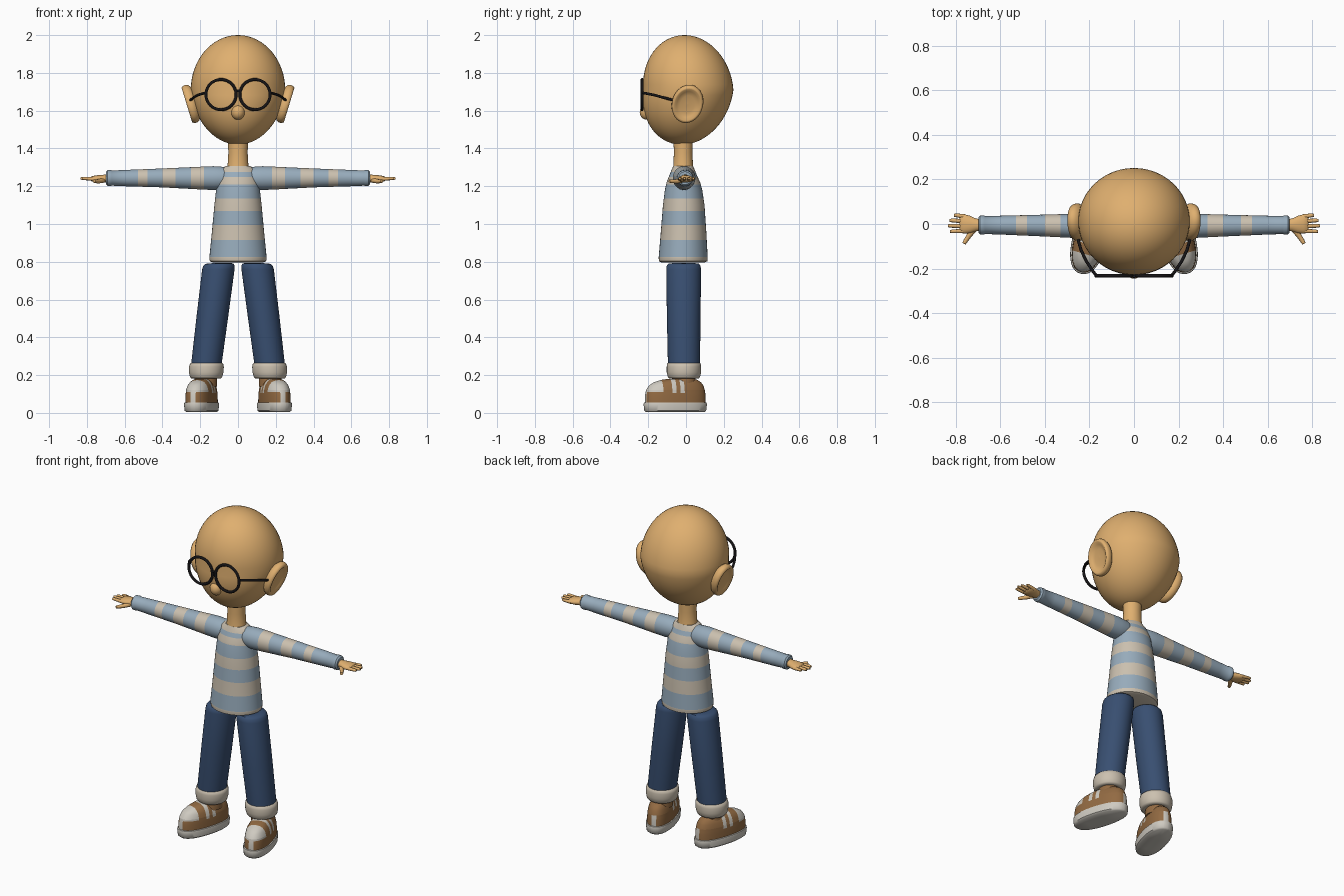
import bpy, bmesh, math
from mathutils import Matrix, Vector

if "Cube" in bpy.data.objects:
    bpy.data.objects.remove(bpy.data.objects["Cube"])

def material(name, rgb):
    m = bpy.data.materials.new(name)
    m.diffuse_color = (*rgb, 1)
    m.use_nodes = True
    m.node_tree.nodes["Principled BSDF"].inputs["Base Color"].default_value = m.diffuse_color
    return m

SKIN = material("skin", (0.74, 0.43, 0.16))
BLUE = material("shirt blue", (0.31, 0.41, 0.50))
CREAM = material("shirt cream", (0.60, 0.53, 0.43))
DENIM = material("denim", (0.040, 0.078, 0.165))
BROWN = material("shoe brown", (0.29, 0.145, 0.055))
SOLE = material("sole cream", (0.62, 0.59, 0.53))
BLACK = material("frame black", (0.008, 0.007, 0.008))

def finish(obj, mats, mirror, angle=40):
    for m in mats:
        obj.data.materials.append(m)
    if obj.type == 'MESH':
        bpy.ops.object.select_all(action='DESELECT')
        obj.select_set(True)
        bpy.context.view_layer.objects.active = obj
        bpy.ops.object.shade_smooth_by_angle(angle=math.radians(angle))
    if mirror:
        obj.modifiers.new("mirror", 'MIRROR').use_mirror_merge = False
    return obj

def loft(name, rings, mats, axis='z', seg=40, power=2.0, mirror=False,
         matrix=None, cuts=(), rule=None, angle=40):
    """Skin oval rings (position, centre a, centre b, radius a, radius b) along an axis."""
    bm = bmesh.new()
    loops = []
    for p, ca, cb, ra, rb in rings:
        loop = []
        for i in range(seg):
            t = 2 * math.pi * i / seg
            c, s = math.cos(t), math.sin(t)
            a = ca + ra * math.copysign(abs(c) ** (2 / power), c)
            b = cb + rb * math.copysign(abs(s) ** (2 / power), s)
            loop.append(bm.verts.new((a, b, p) if axis == 'z' else (p, a, b)))
        loops.append(loop)
    for l0, l1 in zip(loops, loops[1:]):
        for i in range(seg):
            j = (i + 1) % seg
            bm.faces.new((l0[i], l0[j], l1[j], l1[i]))
    bm.faces.new(loops[0])
    bm.faces.new(loops[-1])
    for co, no in cuts:
        bmesh.ops.bisect_plane(bm, geom=bm.verts[:] + bm.edges[:] + bm.faces[:],
                               plane_co=co, plane_no=no)
    if rule:
        for f in bm.faces:
            f.material_index = rule(f.calc_center_median())
    if matrix:
        bm.transform(matrix)
    bmesh.ops.recalc_face_normals(bm, faces=bm.faces[:])
    me = bpy.data.meshes.new(name)
    bm.to_mesh(me)
    bm.free()
    obj = bpy.data.objects.new(name, me)
    bpy.context.collection.objects.link(obj)
    return finish(obj, mats, mirror, angle)

def tube(name, pts, r, mat, mirror=False, cyclic=False, taper=1.0):
    cu = bpy.data.curves.new(name, 'CURVE')
    cu.dimensions = '3D'
    cu.bevel_depth = r
    cu.bevel_resolution = 3
    cu.use_fill_caps = True
    sp = cu.splines.new('POLY')
    sp.points.add(len(pts) - 1)
    for i, (q, p) in enumerate(zip(sp.points, pts)):
        q.co = (*p, 1)
        q.radius = 1 + (taper - 1) * i / max(1, len(pts) - 1)
    sp.use_cyclic_u = cyclic
    sp.use_smooth = True
    obj = bpy.data.objects.new(name, cu)
    bpy.context.collection.objects.link(obj)
    return finish(obj, [mat], mirror)

def ball(name, centre, radii, mat):
    rings = []
    for i in range(17):
        t = math.pi * (0.01 + 0.98 * i / 16)
        s = math.sin(t)
        rings.append((centre[2] - radii[2] * math.cos(t), centre[0], centre[1],
                      radii[0] * s, radii[1] * s))
    return loft(name, rings, [mat])

# Head: egg with a narrower, forward jaw
rings = []
for i in range(33):
    t = math.pi * (0.006 + 0.988 * i / 32)
    c, s = -math.cos(t), math.sin(t)
    low, high = max(0, -c), max(0, c)
    rings.append((1.71 + 0.29 * c, 0, 0.012 - 0.035 * low - 0.02 * high,
                  0.25 * s * (1 - 0.08 * low), 0.239 * s))
loft("head", rings, [SKIN], seg=48)
ball("nose", (0, -0.208, 1.592), (0.036, 0.037, 0.04), SKIN)
loft("neck", [(1.27, 0, -.015, .065, .06), (1.31, 0, -.015, .055, .052),
              (1.38, 0, -.015, .051, .049), (1.47, 0, -.015, .055, .052)], [SKIN])

# Ears: dished ovals leaning outward at the top
profile = [(.010, .02), (.008, .45), (.014, .68), (.024, .82), (.024, .91),
           (.014, .98), (.0, 1.0), (-.015, .93), (-.03, .75), (-.04, .4)]
tilt = (Matrix.Translation((.248, .008, 1.637)) @ Matrix.Rotation(math.radians(17), 4, 'Y')
        @ Matrix.Rotation(math.radians(-14), 4, 'X'))
loft("ears", [(x, 0, 0, .083 * r, .106 * r) for x, r in profile], [SKIN],
     axis='x', mirror=True, matrix=tilt, angle=70)

# Glasses
rim = [(0.09 + 0.08 * math.cos(a), -0.232, 1.685 + 0.08 * math.sin(a))
       for a in (2 * math.pi * i / 40 for i in range(40))]
tube("glasses_rims", rim, 0.008, BLACK, mirror=True, cyclic=True)
tube("glasses_bridge", [(-.018, -.232, 1.70), (0, -.236, 1.706), (.018, -.232, 1.70)], .006, BLACK)
tube("glasses_temples", [(.168, -.232, 1.695), (.182, -.215, 1.692), (.215, -.165, 1.682),
                         (.238, -.115, 1.668), (.252, -.065, 1.655)], .007, BLACK, mirror=True)

# Shirt body: rings resampled so every stripe edge is a clean loop
def resample(keys, stops):
    out = []
    for p in sorted(set(k[0] for k in keys) | set(stops)):
        for a, b in zip(keys, keys[1:]):
            if a[0] <= p <= b[0]:
                f = (p - a[0]) / (b[0] - a[0])
                out.append(tuple(u + (v - u) * f for u, v in zip(a, b)))
                break
    return out

def striped(stops):
    return lambda v, k: sum(v[k] > s for s in stops) % 2

body_stops = [.825, .915, .995, 1.07, 1.135, 1.21, 1.25, 1.275]
body_rule = striped(body_stops)
body = [(.797, 0, -.015, .135, .115), (.803, 0, -.015, .149, .128), (.82, 0, -.015, .152, .130),
        (.95, 0, -.013, .139, .121), (1.10, 0, -.012, .125, .110), (1.18, 0, -.013, .116, .099),
        (1.22, 0, -.014, .112, .089), (1.26, 0, -.015, .105, .072), (1.29, 0, -.015, .09, .06),
        (1.306, 0, -.015, .066, .053)]
loft("shirt_body", resample(body, body_stops), [CREAM, BLUE],
     rule=lambda v: body_rule(v, 2))

# Sleeves
arm_stops = [.18, .25, .33, .40, .48, .53]
arm_rule = striped(arm_stops)
arm = [(.03, -.012, 1.245, .045, .045), (.07, -.011, 1.243, .057, .059),
       (.13, -.01, 1.243, .06, .063), (.20, -.009, 1.243, .057, .060),
       (.40, -.007, 1.244, .049, .050), (.60, -.005, 1.243, .042, .043),
       (.668, -.005, 1.243, .040, .040), (.672, -.005, 1.243, .043, .043),
       (.69, -.005, 1.243, .042, .042), (.698, -.005, 1.243, .034, .034)]
loft("sleeves", resample(arm, arm_stops), [BLUE, CREAM], axis='x', mirror=True,
     rule=lambda v: arm_rule(v, 0))

# Hands
loft("palms", [(.68, -.004, 1.24, .024, .022), (.71, -.004, 1.24, .029, .021),
               (.735, -.002, 1.239, .039, .020), (.76, 0, 1.239, .043, .017),
               (.775, .001, 1.239, .040, .013), (.782, .001, 1.239, .03, .007)],
     [SKIN], axis='x', seg=24, mirror=True, angle=60)
for i, (y0, y1, tip) in enumerate([(.033, .039, .808), (.012, .016, .828),
                                   (-.010, -.008, .834), (-.031, -.033, .824)]):
    tube(f"finger_{i + 1}", [(.755, y0, 1.238), (tip - .012, y1, 1.241), (tip, y1, 1.241)],
         .0105, SKIN, mirror=True, taper=.6)
tube("thumb", [(.712, -.018, 1.232), (.738, -.05, 1.226), (.755, -.076, 1.226), (.762, -.088, 1.227)],
     .0135, SKIN, mirror=True, taper=.6)

# Trouser legs and turned-up cuffs
loft("trouser_legs", [(.22, .170, -.011, .078, .082), (.27, .166, -.011, .081, .085),
                      (.50, .137, -.012, .084, .089), (.76, .104, -.0125, .086, .092),
                      (.78, .101, -.0125, .083, .089), (.79, .10, -.0125, .074, .08),
                      (.793, .10, -.0125, .05, .055)], [DENIM], mirror=True,
     matrix=Matrix(((1, 0, 0, 0), (0, 1, 0, 0), (-.02, 0, 1, .002), (0, 0, 0, 1))))
loft("trouser_cuffs", [(.185, .169, -.011, .062, .062), (.182, .169, -.011, .078, .078),
                       (.192, .169, -.011, .086, .086), (.215, .168, -.011, .091, .091),
                       (.245, .167, -.011, .092, .091), (.262, .166, -.011, .087, .088),
                       (.267, .166, -.011, .076, .08)], [CREAM], mirror=True, angle=70)

# Shoes: one loft, with colour patches along clean cuts
loft("shoe_collars", [(.14, .172, -.012, .062, .066), (.175, .171, -.012, .06, .064),
                      (.20, .17, -.011, .055, .058)], [BROWN], mirror=True)

def shoe_rule(v):
    if v.z < .056:
        return 1
    cap = v.y < -.082 and v.z > .11
    bands = v.z > .105 and (-.035 < v.y < -.012 or .010 < v.y < .033)
    seams = abs(v.x) < .014 and abs(v.y) > .08 and v.z < .12
    return int(cap or bands or seams)

shoe = [(.004, 0, 0, .066, .158), (.012, 0, 0, .076, .168), (.045, 0, 0, .079, .172),
        (.054, 0, 0, .077, .170), (.056, 0, 0, .072, .165), (.09, 0, 0, .071, .165),
        (.12, 0, .001, .068, .160), (.145, 0, .005, .062, .148), (.162, 0, .012, .053, .128),
        (.175, 0, .022, .043, .098), (.18, 0, .03, .03, .07)]
place = Matrix.Translation((.193, -.057, 0)) @ Matrix.Rotation(math.radians(16), 4, 'Z')
cuts = [((0, y, 0), (0, 1, 0)) for y in (-.082, -.035, -.012, .010, .033)]
cuts += [((0, 0, z), (0, 0, 1)) for z in (.105, .11, .12)]
cuts += [((x, 0, 0), (1, 0, 0)) for x in (-.014, .014)]
loft("shoes", shoe, [BROWN, SOLE], seg=48, power=2.3, mirror=True, matrix=place,
     cuts=cuts, rule=shoe_rule, angle=45)
